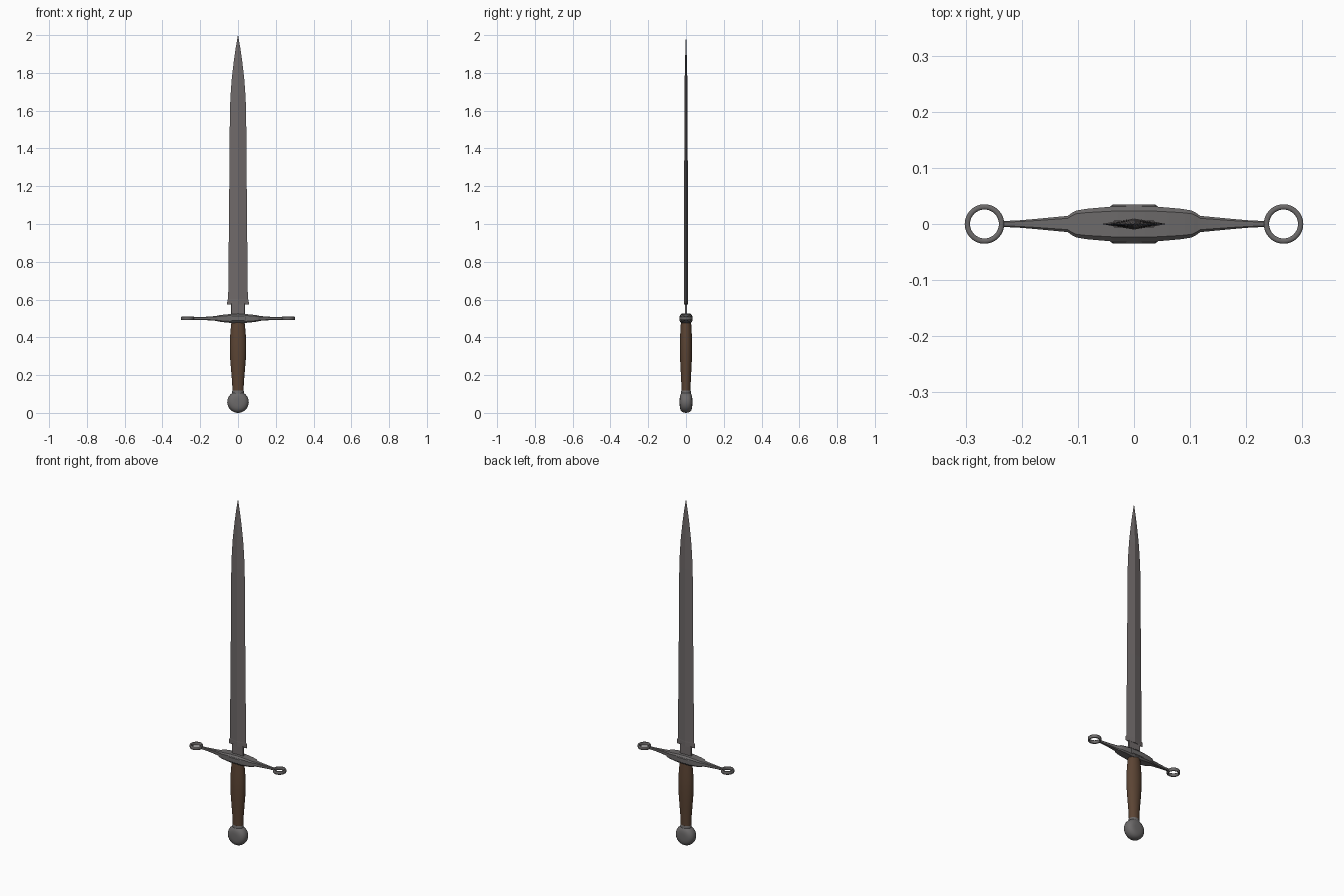
import bpy, bmesh, math
from math import cos, sin, pi

if "Cube" in bpy.data.objects:
    bpy.data.objects.remove(bpy.data.objects["Cube"])


def material(name, rgb):
    m = bpy.data.materials.new(name)
    m.diffuse_color = (*rgb, 1)
    m.use_nodes = True
    m.node_tree.nodes["Principled BSDF"].inputs["Base Color"].default_value = m.diffuse_color
    return m


STEEL = material("blade steel", (0.160, 0.143, 0.143))
IRON = material("hilt iron", (0.150, 0.143, 0.143))
WOOD = material("brown grip", (0.105, 0.058, 0.034))


def loft(name, rings, mat, closed=False, smooth=None):
    """Skin a list of equal-length point rings, capped or closed in a loop."""
    bm = bmesh.new()
    vs = [[bm.verts.new(p) for p in r] for r in rings]
    n = len(vs[0])
    pairs = list(zip(vs, vs[1:])) + ([(vs[-1], vs[0])] if closed else [])
    for a, b in pairs:
        for i in range(n):
            j = (i + 1) % n
            bm.faces.new((a[i], a[j], b[j], b[i]))
    if not closed:
        bm.faces.new(vs[0])
        bm.faces.new(vs[-1])
    bmesh.ops.remove_doubles(bm, verts=bm.verts, dist=1e-5)
    bmesh.ops.recalc_face_normals(bm, faces=bm.faces)
    me = bpy.data.meshes.new(name)
    bm.to_mesh(me)
    bm.free()
    me.materials.append(mat)
    ob = bpy.data.objects.new(name, me)
    bpy.context.collection.objects.link(ob)
    if smooth:
        bpy.ops.object.select_all(action='DESELECT')
        ob.select_set(True)
        bpy.context.view_layer.objects.active = ob
        bpy.ops.object.shade_smooth_by_angle(angle=math.radians(smooth))
    return ob


def ellipse(rx, ry, n):
    return [(rx * cos(2 * pi * i / n), ry * sin(2 * pi * i / n)) for i in range(n)]


def chamfered(a, b, k=0.3):
    """Rectangle with cut corners, half sizes a and b."""
    c = min(a, b) * k
    return [(a, b - c), (a - c, b), (c - a, b), (-a, b - c),
            (-a, c - b), (c - a, -b), (a - c, -b), (a, c - b)]


# Blade: diamond section with a stepped shoulder and curved point
blade = [(0.573, 0.058, 0.010), (0.598, 0.056, 0.010), (0.603, 0.052, 0.010),
         (1.10, 0.047, 0.0095), (1.60, 0.043, 0.009), (1.68, 0.0395, 0.008),
         (1.77, 0.033, 0.007), (1.86, 0.0225, 0.005), (1.93, 0.0125, 0.003),
         (2.0, 0.0005, 0.0005)]
loft("blade", [[(x, 0, z), (0, y, z), (-x, 0, z), (0, -y, z)] for z, x, y in blade], STEEL)

# Narrow blade base between guard and shoulder
loft("blade_base", [[(x, y, z) for x, y in chamfered(0.037, 0.006)]
                    for z in (0.50, 0.578)], STEEL)

# Crossguard: broad centre, tapering arms
half = [(0.0, 0.032, 0.025), (0.04, 0.031, 0.0235), (0.085, 0.027, 0.019),
        (0.103, 0.024, 0.0165), (0.112, 0.019, 0.014), (0.118, 0.0145, 0.0125),
        (0.17, 0.0095, 0.009), (0.205, 0.0065, 0.0075), (0.238, 0.005, 0.007)]
guard = [(-x, y, z) for x, y, z in half[:0:-1]] + half
loft("crossguard", [[(x, y, 0.5 + z) for y, z in chamfered(hy, hz, 0.35)]
                    for x, hy, hz in guard], IRON, smooth=35)

# Raised plates on the guard's front and back
for side, name in ((-1, "front"), (1, "back")):
    loft(name + "_guard_plate",
         [[(x, side * y, 0.5 + z) for x, z in chamfered(a, b, 0.3)]
          for y, a, b in ((0.022, 0.042, 0.015), (0.032, 0.042, 0.015), (0.035, 0.037, 0.012))],
         IRON)

# End rings lying flat at the arm tips
for side, name in ((-1, "left"), (1, "right")):
    rings = []
    for i in range(32):
        t = 2 * pi * i / 32
        rings.append([(side * 0.2665 + (0.0305 + r) * cos(t), (0.0305 + r) * sin(t), 0.5 + z)
                      for r, z in chamfered(0.0047, 0.0095, 0.5)])
    loft(name + "_guard_ring", rings, IRON, closed=True, smooth=50)

# Grip: swelling oval handle
grip = [(0.105, 0.029, 0.023), (0.16, 0.031, 0.025), (0.22, 0.036, 0.028),
        (0.28, 0.041, 0.031), (0.34, 0.0435, 0.0325), (0.39, 0.043, 0.032),
        (0.44, 0.039, 0.0295), (0.482, 0.035, 0.027)]
loft("grip", [[(x, y, z) for x, y in ellipse(a, b, 24)] for z, a, b in grip], WOOD, smooth=40)

# Collar where the grip meets the pommel
loft("pommel_collar", [[(x, y, z) for x, y in ellipse(a, b, 24)]
                       for z, a, b in ((0.09, 0.030, 0.025), (0.113, 0.031, 0.026),
                                       (0.119, 0.029, 0.024))], IRON, smooth=40)

# Pommel: thick rounded disc facing front and back
front = [(0.0335, 0.018), (0.032, 0.032), (0.028, 0.043), (0.021, 0.051),
         (0.012, 0.0555), (0.0, 0.057)]
profile = [(-y, r) for y, r in front] + [(y, r) for y, r in front[-2::-1]]
loft("pommel", [[(x, y, 0.057 + z) for x, z in ellipse(r, r, 32)]
                for y, r in profile], IRON, smooth=40)
